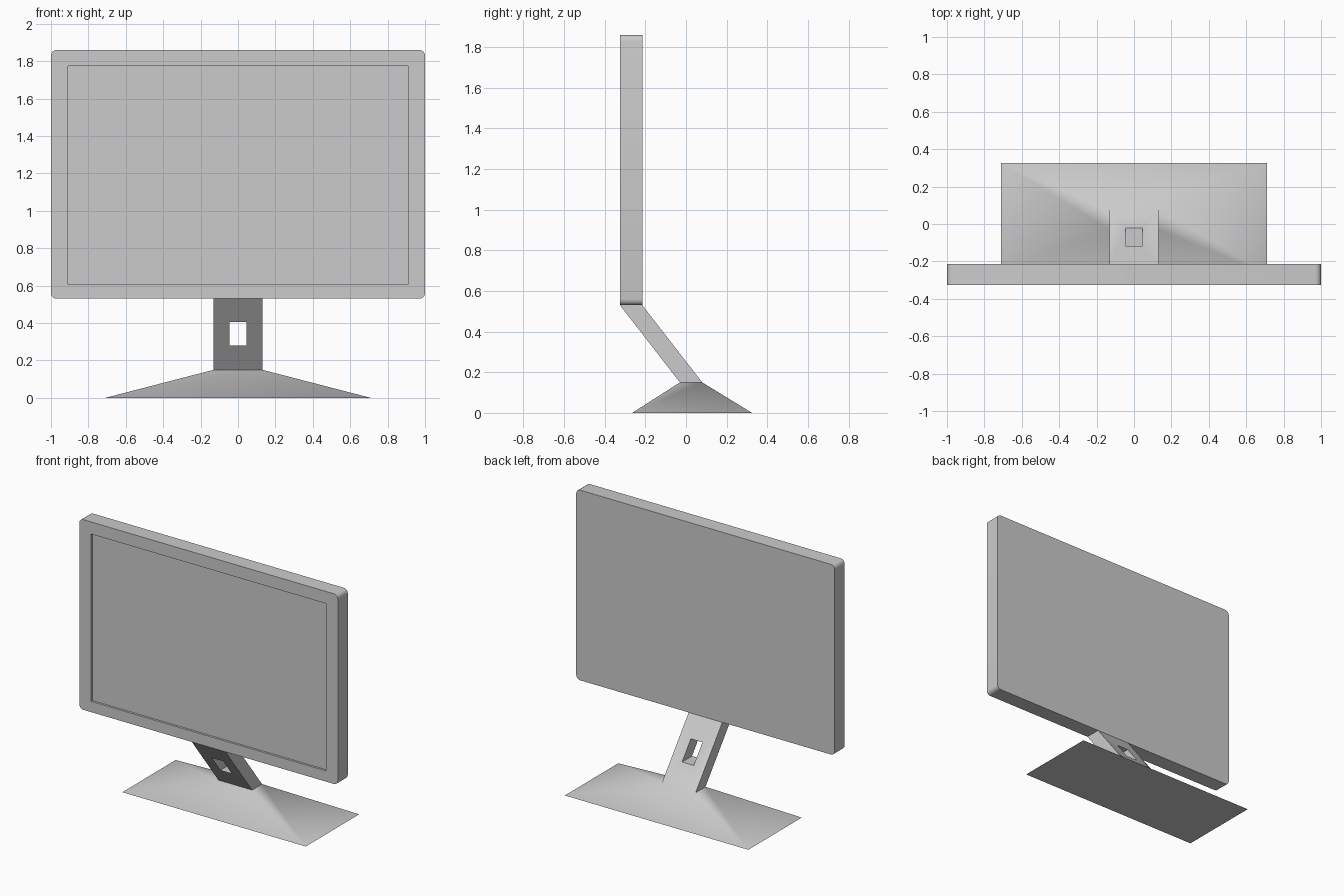
import bpy, bmesh, math

if "Cube" in bpy.data.objects:
    bpy.data.objects.remove(bpy.data.objects["Cube"])


def add_object(name, bm):
    bmesh.ops.recalc_face_normals(bm, faces=bm.faces[:])
    mesh = bpy.data.meshes.new(name)
    bm.to_mesh(mesh)
    bm.free()
    obj = bpy.data.objects.new(name, mesh)
    bpy.context.collection.objects.link(obj)
    return obj


def box(name, lo, hi, corner=0.0):
    bm = bmesh.new()
    bmesh.ops.create_cube(bm, size=1)
    for v in bm.verts:
        v.co = [lo[i] if v.co[i] < 0 else hi[i] for i in range(3)]
    if corner:
        depth_edges = [e for e in bm.edges
                       if abs(e.verts[0].co.y - e.verts[1].co.y) > 1e-4]
        bmesh.ops.bevel(bm, geom=depth_edges, offset=corner, segments=4,
                        profile=0.5, affect='EDGES')
    return add_object(name, bm)


def smooth(obj, angle):
    bpy.ops.object.select_all(action='DESELECT')
    obj.select_set(True)
    bpy.context.view_layer.objects.active = obj
    bpy.ops.object.shade_smooth_by_angle(angle=math.radians(angle))


# Monitor housing with rounded corners and a shallow screen recess
monitor = box("monitor", (-1, -0.325, 0.53), (1, -0.215, 1.86), 0.03)
cutter = box("screen_cutter", (-0.91, -0.4, 0.605), (0.91, -0.31, 1.775))
cutter.hide_render = True
mod = monitor.modifiers.new("recess", 'BOOLEAN')
mod.operation = 'DIFFERENCE'
mod.solver = 'EXACT'
mod.object = cutter
bpy.context.view_layer.objects.active = monitor
bpy.ops.object.modifier_apply(modifier=mod.name)
bpy.data.objects.remove(cutter)
smooth(monitor, 30)

# Stand: slanted neck with a cable hole, flowing into a sloped base
bm = bmesh.new()


def loop(hw, z0, z1, offset):
    pts = [(-hw, z0), (hw, z0), (hw, z1), (-hw, z1)]
    return [bm.verts.new((x, -0.03 - 0.776 * (z - 0.15) + offset, z))
            for x, z in pts]


def bridge(a, b, sides=range(4)):
    for i in sides:
        j = (i + 1) % 4
        bm.faces.new((a[i], a[j], b[j], b[i]))


outer_front, outer_back = (loop(0.13, 0.15, 0.53, d) for d in (0, 0.11))
hole_front, hole_back = (loop(0.045, 0.28, 0.405, d) for d in (0, 0.11))
bridge(outer_front, hole_front)
bridge(outer_back, hole_back)
bridge(hole_front, hole_back)
bridge(outer_front, outer_back, (1, 2, 3))

foot = [bm.verts.new((x, y, 0)) for x, y in
        ((-0.71, -0.265), (0.71, -0.265), (0.71, 0.325), (-0.71, 0.325))]
shoulder = [outer_front[0], outer_front[1], outer_back[1], outer_back[0]]
bridge(foot, shoulder)
bm.faces.new(foot)
stand = add_object("stand", bm)
smooth(stand, 40)
